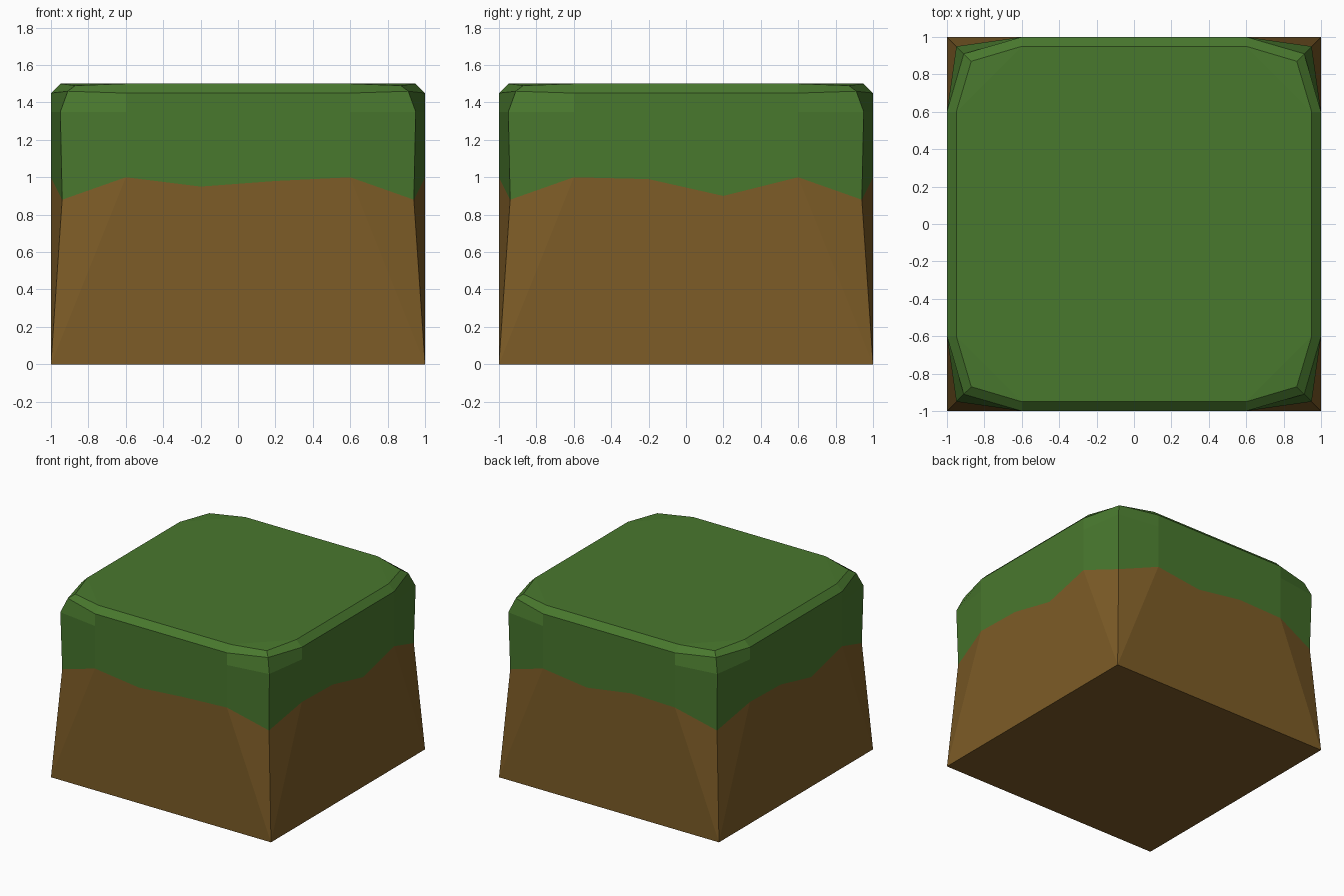
import bpy, bmesh
from mathutils import Matrix
from math import pi

if "Cube" in bpy.data.objects:
    bpy.data.objects.remove(bpy.data.objects["Cube"])

MIDS = (-0.6, -0.2, 0.2, 0.6)
# wavy turf line heights: front, right, back, left (counter-clockwise)
WAVES = [(1, .95, .98, 1), (1, .99, .90, 1), (1, .95, 1.01, 1), (1, .99, .90, 1)]


def ring(bm, corner, corner_z, side, heights):
    """20-point outline: each side is one corner followed by four edge points."""
    verts = []
    for s in range(4):
        rot = Matrix.Rotation(s * pi / 2, 3, 'Z')
        pts = [(-corner, -corner, corner_z)]
        pts += [(x, -side, z) for x, z in zip(MIDS, heights[s])]
        for p in pts:
            v = bm.verts.new(p)
            v.co.rotate(rot)
            verts.append(v)
    return verts


def finish(bm, name, color):
    mesh = bpy.data.meshes.new(name)
    bm.to_mesh(mesh)
    bm.free()
    mat = bpy.data.materials.new(name)
    mat.diffuse_color = color
    mat.use_nodes = True
    mat.node_tree.nodes["Principled BSDF"].inputs["Base Color"].default_value = mat.diffuse_color
    mesh.materials.append(mat)
    bpy.context.collection.objects.link(bpy.data.objects.new(name, mesh))


# Dirt base: square foot, flat sides, corners leaning inward
bm = bmesh.new()
foot = [bm.verts.new((x, y, 0)) for x, y in ((-1, -1), (1, -1), (1, 1), (-1, 1))]
line = ring(bm, .94, .88, 1, WAVES)
bm.faces.new(foot[::-1])
for s in range(4):
    a, b = foot[s], foot[(s + 1) % 4]
    corner, *mids = line[s * 5:s * 5 + 5]
    bm.faces.new([a, b] + mids[::-1])
    bm.faces.new((a, mids[0], corner))
    bm.faces.new((b, line[(s * 5 + 5) % 20], mids[3]))
finish(bm, "dirt_base", (.205, .107, .020, 1))

# Grass cap: wavy lower edge, upright wall, bevelled rim and top
bm = bmesh.new()
rings = [ring(bm, .94, .88, 1, WAVES)]
for corner, cz, side, z in ((.95, 1.35, 1, 1.35), (.91, 1.46, 1, 1.45), (.87, 1.49, .95, 1.5)):
    rings.append(ring(bm, corner, cz, side, [(z,) * 4] * 4))
for lo, hi in zip(rings, rings[1:]):
    for i in range(20):
        j = (i + 1) % 20
        bm.faces.new((lo[i], lo[j], hi[j], hi[i]))
top = rings[-1]
bm.faces.new([v for i, v in enumerate(top) if i % 5])
for i in range(0, 20, 5):
    bm.faces.new((top[i - 1], top[i], top[i + 1]))
finish(bm, "grass_cap", (.066, .188, .027, 1))
